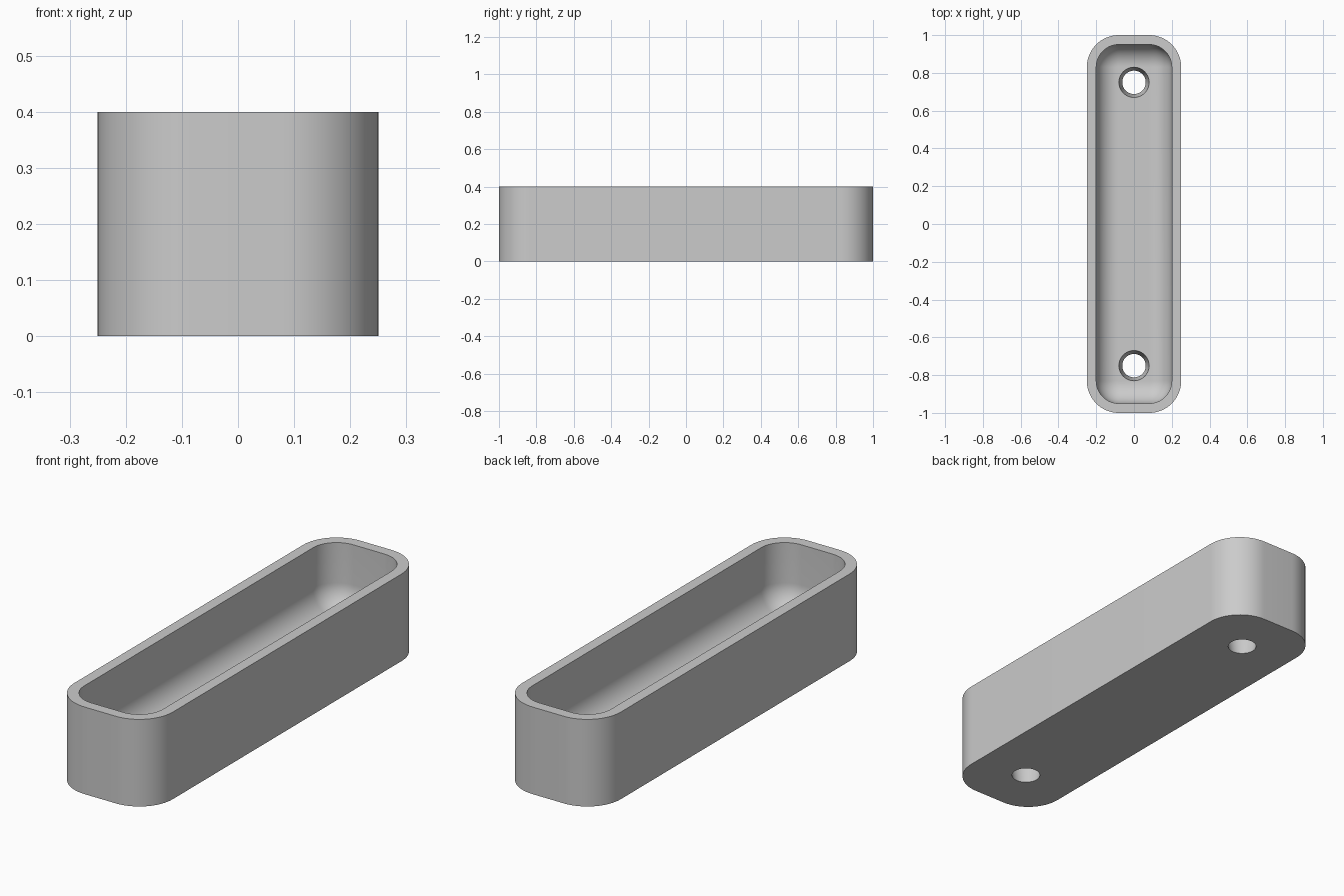
import bpy, bmesh, math

if "Cube" in bpy.data.objects:
    bpy.data.objects.remove(bpy.data.objects["Cube"], do_unlink=True)

HALF_X, HALF_Y, HEIGHT = 0.25, 1.0, 0.4
CORNER, WALL, FILLET, FLOOR = 0.17, 0.05, 0.115, 0.1
HOLE_Y, HOLE_LOW, HOLE_TOP = 0.75, 0.062, 0.08
STEPS = 16

grey = bpy.data.materials.new("light_grey")
grey.use_nodes = True
colour = (0.6, 0.6, 0.6, 1)
grey.diffuse_color = colour
grey.node_tree.nodes["Principled BSDF"].inputs["Base Color"].default_value = colour


def rounded_loop(bm, inset, z):
    """Rounded rectangle of vertices, offset inwards by inset."""
    r = CORNER - inset
    cx, cy = HALF_X - CORNER, HALF_Y - CORNER
    loop = []
    for k, (sx, sy) in enumerate([(1, 1), (-1, 1), (-1, -1), (1, -1)]):
        for i in range(STEPS + 1):
            a = (k + i / STEPS) * math.pi / 2
            loop.append(bm.verts.new((sx * cx + r * math.cos(a),
                                      sy * cy + r * math.sin(a), z)))
    return loop


def make_object(name, bm):
    bmesh.ops.recalc_face_normals(bm, faces=bm.faces)
    mesh = bpy.data.meshes.new(name)
    bm.to_mesh(mesh)
    bm.free()
    mesh.materials.append(grey)
    obj = bpy.data.objects.new(name, mesh)
    bpy.context.collection.objects.link(obj)
    return obj


# Tray: outer wall, rim, inner wall, filleted floor edge
section = [(0, 0), (0, HEIGHT), (WALL, HEIGHT)]
for i in range(STEPS + 1):
    a = i / STEPS * math.pi / 2
    section.append((WALL + FILLET * (1 - math.cos(a)),
                    FLOOR + FILLET * (1 - math.sin(a))))

bm = bmesh.new()
loops = [rounded_loop(bm, inset, z) for inset, z in section]
for low, high in zip(loops, loops[1:]):
    for i in range(len(low)):
        j = (i + 1) % len(low)
        bm.faces.new((low[i], low[j], high[j], high[i]))
bm.faces.new(loops[0])
bm.faces.new(loops[-1])
tray = make_object("tray", bm)

# Tapered screw holes through the floor
bm = bmesh.new()
margin = 0.02
slope = (HOLE_TOP - HOLE_LOW) / FLOOR
for side in (-1, 1):
    cone = bmesh.ops.create_cone(
        bm, cap_ends=True, segments=48, depth=FLOOR + 2 * margin,
        radius1=HOLE_LOW - slope * margin, radius2=HOLE_TOP + slope * margin)
    bmesh.ops.translate(bm, verts=cone["verts"], vec=(0, side * HOLE_Y, FLOOR / 2))
cutter = make_object("hole_cutter", bm)
cutter.hide_render = True

cut = tray.modifiers.new("holes", 'BOOLEAN')
cut.operation = 'DIFFERENCE'
cut.solver = 'EXACT'
cut.object = cutter
for obj in bpy.context.selected_objects:
    obj.select_set(False)
tray.select_set(True)
bpy.context.view_layer.objects.active = tray
bpy.ops.object.modifier_apply(modifier=cut.name)
bpy.data.objects.remove(cutter, do_unlink=True)

bpy.ops.object.shade_smooth_by_angle(angle=math.radians(35))
